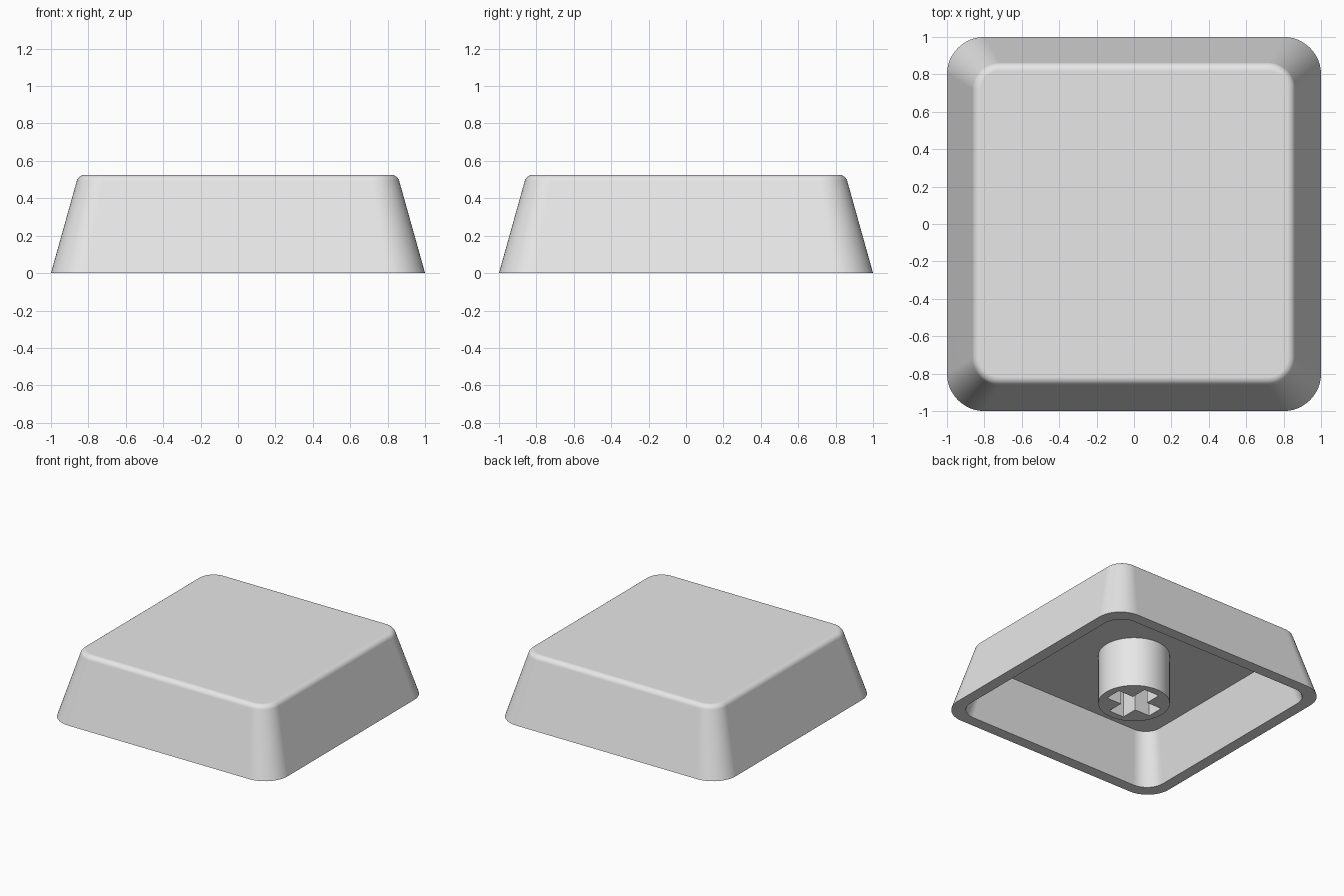
import bpy, bmesh, math

old = bpy.data.objects.get("Cube")
if old:
    bpy.data.objects.remove(old, do_unlink=True)

grey = bpy.data.materials.new("light_grey_plastic")
grey.use_nodes = True
grey.diffuse_color = (0.8, 0.8, 0.8, 1)
grey.node_tree.nodes["Principled BSDF"].inputs["Base Color"].default_value = (0.8, 0.8, 0.8, 1)


def make_object(name, bm):
    bmesh.ops.recalc_face_normals(bm, faces=bm.faces)
    mesh = bpy.data.meshes.new(name)
    bm.to_mesh(mesh)
    bm.free()
    mesh.materials.append(grey)
    obj = bpy.data.objects.new(name, mesh)
    bpy.context.collection.objects.link(obj)
    return obj


def activate(obj):
    bpy.ops.object.select_all(action="DESELECT")
    obj.select_set(True)
    bpy.context.view_layer.objects.active = obj


def rounded_square(bm, half, radius, z, steps=12):
    """Ring of vertices around a square with rounded corners."""
    ring = []
    for corner in range(4):
        middle = math.pi / 4 + corner * math.pi / 2
        cx = math.copysign(half - radius, math.cos(middle))
        cy = math.copysign(half - radius, math.sin(middle))
        for i in range(steps + 1):
            a = (corner + i / steps) * math.pi / 2
            ring.append(bm.verts.new((cx + radius * math.cos(a), cy + radius * math.sin(a), z)))
    return ring


def bridge(bm, lower, upper):
    n = len(lower)
    for i in range(n):
        j = (i + 1) % n
        bm.faces.new((lower[i], lower[j], upper[j], upper[i]))


# Hollow shell: ceiling, inner wall, rim, outer wall, filleted top edge
HEIGHT, FILLET, SLOPE = 0.525, 0.045, 0.28
tilt = math.atan(SLOPE)
sections = [(0.82, 0.13, 0.4), (0.91, 0.15, 0), (1, 0.2, 0)]
arc_z = HEIGHT - FILLET
arc_x = 1 - SLOPE * (arc_z + FILLET * math.sin(tilt)) - FILLET * math.cos(tilt)
for i in range(9):
    a = tilt + (math.pi / 2 - tilt) * i / 8
    reach = FILLET * math.cos(a)
    sections.append((arc_x + reach, 0.1 + reach, arc_z + FILLET * math.sin(a)))

bm = bmesh.new()
rings = [rounded_square(bm, *s) for s in sections]
for lower, upper in zip(rings, rings[1:]):
    bridge(bm, lower, upper)
bm.faces.new(rings[0])
bm.faces.new(rings[-1])
shell = make_object("cap_shell", bm)

# Round stem under the ceiling
STEM_TOP = 0.41
bm = bmesh.new()
bmesh.ops.create_cone(bm, cap_ends=True, segments=64, radius1=0.26, radius2=0.26, depth=STEM_TOP)
bmesh.ops.translate(bm, verts=bm.verts, vec=(0, 0, STEM_TOP / 2))
stem = make_object("stem", bm)

# Cross-shaped socket cut into the stem
ARM, WIDTH = 0.2, 0.067
bm = bmesh.new()
outline = []
for k in range(4):
    c, s = round(math.cos(k * math.pi / 2)), round(math.sin(k * math.pi / 2))
    for x, y in ((ARM, -WIDTH), (ARM, WIDTH), (WIDTH, WIDTH)):
        outline.append(bm.verts.new((x * c - y * s, x * s + y * c, -0.1)))
base = bm.faces.new(outline)
top = bmesh.ops.extrude_face_region(bm, geom=[base])["geom"]
bmesh.ops.translate(bm, verts=[v for v in top if isinstance(v, bmesh.types.BMVert)], vec=(0, 0, 0.6))
cutter = make_object("socket_cutter", bm)
cutter.hide_render = True

cut = stem.modifiers.new("socket", "BOOLEAN")
cut.operation = "DIFFERENCE"
cut.solver = "EXACT"
cut.object = cutter
activate(stem)
bpy.ops.object.modifier_apply(modifier=cut.name)
bpy.data.objects.remove(cutter, do_unlink=True)

# Smooth curved areas, keep hard edges crisp
for obj in (shell, stem):
    activate(obj)
    bpy.ops.object.shade_smooth_by_angle(angle=math.radians(30))
    weighted = obj.modifiers.new("even_shading", "WEIGHTED_NORMAL")
    weighted.keep_sharp = True
